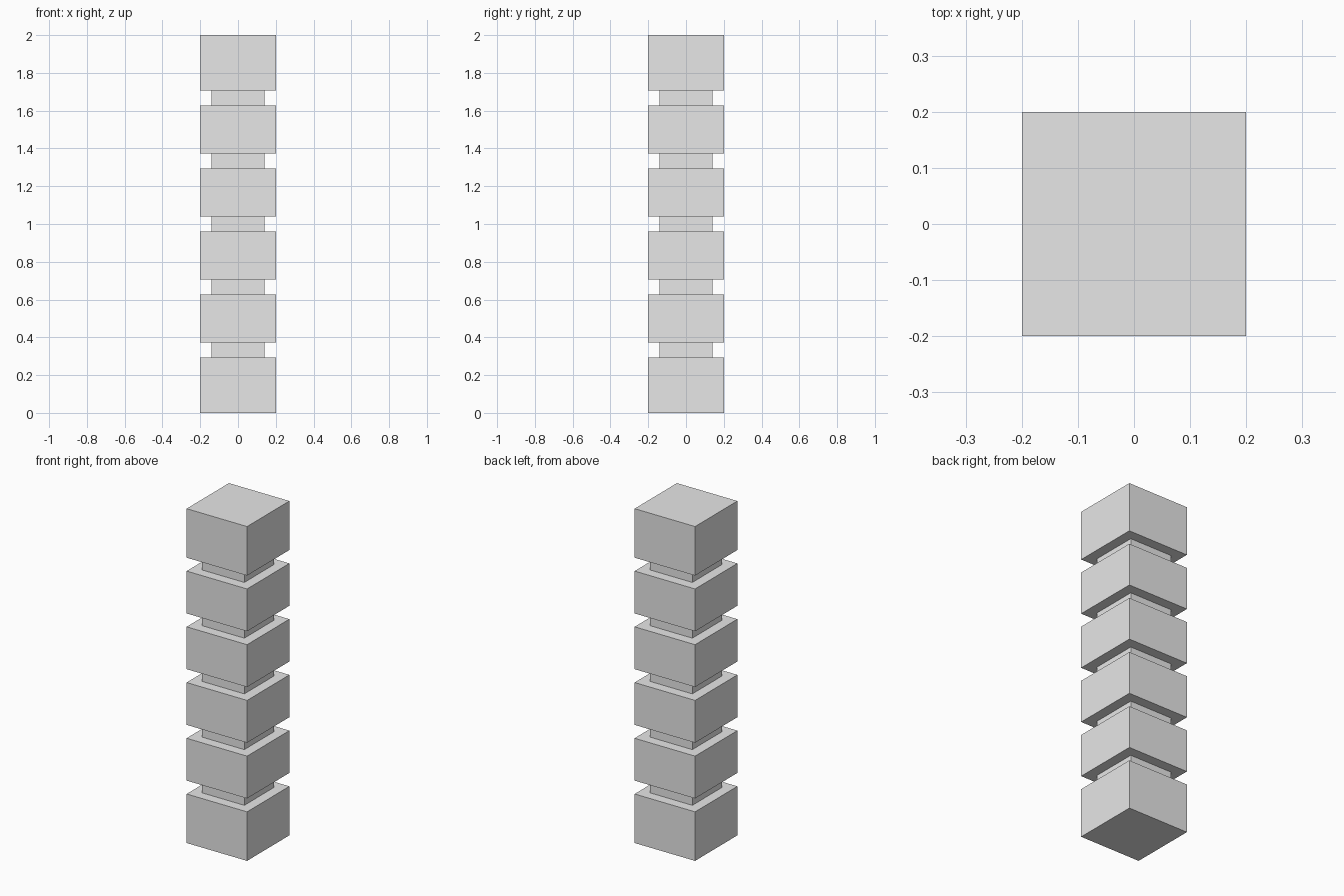
import bpy
import bmesh

cube = bpy.data.objects.get("Cube")
if cube:
    bpy.data.objects.remove(cube, do_unlink=True)

HEIGHT, HALF, NECK_HALF = 2.0, 0.2, 0.14
BLOCKS, GROOVE = 6, 0.08

# Plain grey material
grey = bpy.data.materials.new("light_grey")
grey.use_nodes = True
color = (0.8, 0.8, 0.8, 1)
grey.diffuse_color = color
grey.node_tree.nodes["Principled BSDF"].inputs["Base Color"].default_value = color

# Stepped profile: wide blocks separated by evenly spaced grooves
profile = [(HALF, 0)]
for i in range(1, BLOCKS):
    z = HEIGHT * i / BLOCKS
    low, high = z - GROOVE / 2, z + GROOVE / 2
    profile += [(HALF, low), (NECK_HALF, low), (NECK_HALF, high), (HALF, high)]
profile.append((HALF, HEIGHT))

# Loft square rings along the profile and cap both ends
bm = bmesh.new()
corners = [(-1, -1), (1, -1), (1, 1), (-1, 1)]
rings = [[bm.verts.new((x * r, y * r, z)) for x, y in corners] for r, z in profile]
for lower, upper in zip(rings, rings[1:]):
    for k in range(4):
        n = (k + 1) % 4
        bm.faces.new((lower[k], lower[n], upper[n], upper[k]))
bm.faces.new(rings[0][::-1])
bm.faces.new(rings[-1])
bmesh.ops.recalc_face_normals(bm, faces=bm.faces)

mesh = bpy.data.meshes.new("grooved_column")
bm.to_mesh(mesh)
bm.free()
mesh.materials.append(grey)
column = bpy.data.objects.new("grooved_column", mesh)
bpy.context.collection.objects.link(column)
